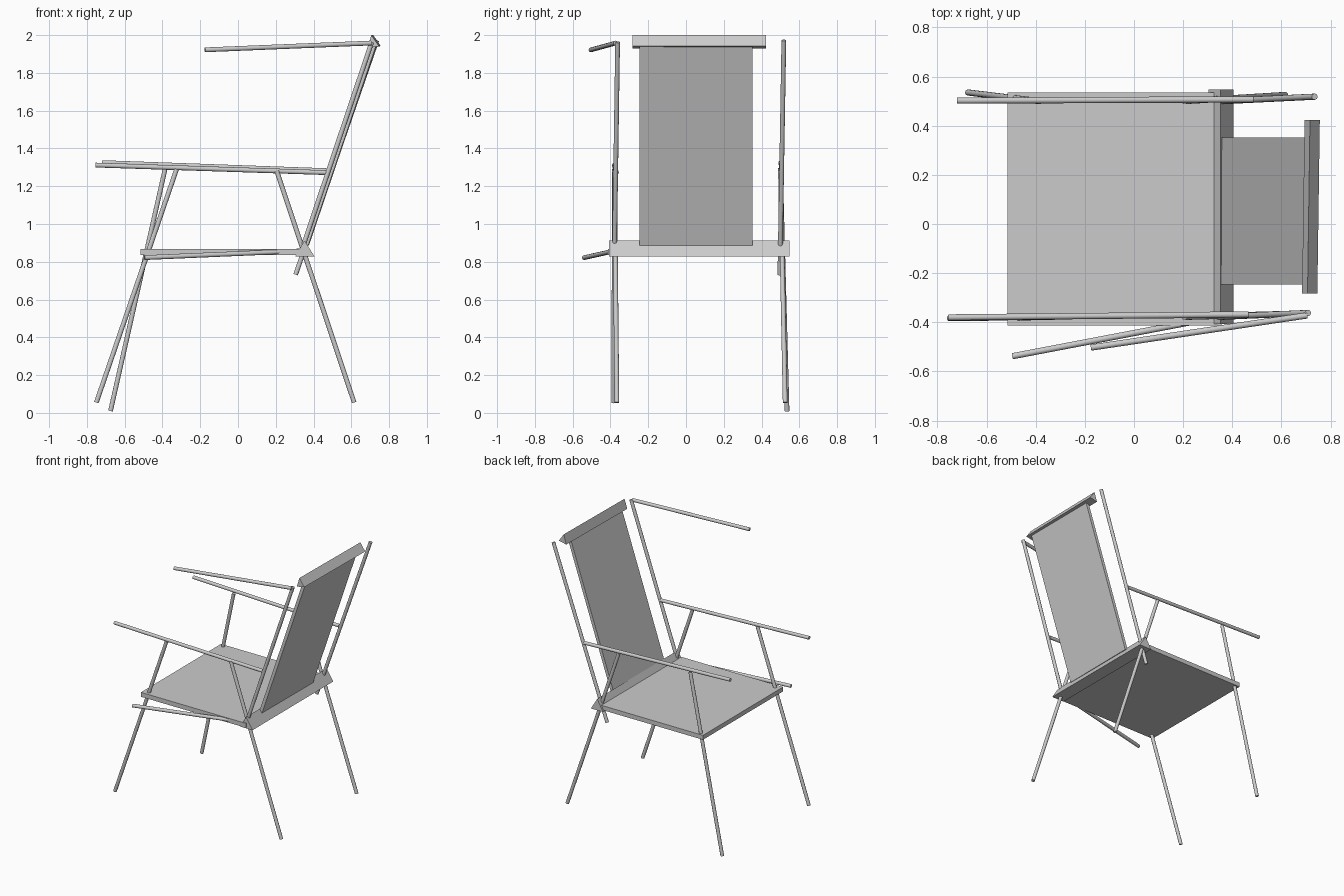
import bpy, bmesh
from mathutils import Vector

if "Cube" in bpy.data.objects:
    bpy.data.objects.remove(bpy.data.objects["Cube"])

def mesh_object(name, bm):
    bmesh.ops.recalc_face_normals(bm, faces=bm.faces)
    me = bpy.data.meshes.new(name)
    bm.to_mesh(me)
    bm.free()
    ob = bpy.data.objects.new(name, me)
    bpy.context.collection.objects.link(ob)
    return ob

def rod(name, a, b, r=0.0125, sides=16):
    """Straight round stick between two points."""
    a, b = Vector(a), Vector(b)
    bpy.ops.mesh.primitive_cylinder_add(vertices=sides, radius=r, depth=(b - a).length,
                                        location=(a + b) / 2)
    ob = bpy.context.object
    ob.name = name
    ob.rotation_euler = (b - a).to_track_quat('Z', 'Y').to_euler()
    bpy.ops.object.shade_smooth_by_angle()
    return ob

def prism(name, profile, y0, y1, skew=0.0):
    """Solid with an x-z profile, stretched along y; skew shifts the ends in x."""
    bm = bmesh.new()
    ends = [[bm.verts.new((x + dx, y, z)) for x, z in profile]
            for y, dx in ((y0, -skew), (y1, skew))]
    n = len(profile)
    for ring in ends:
        bm.faces.new(ring)
    for i in range(n):
        j = (i + 1) % n
        bm.faces.new((ends[0][i], ends[0][j], ends[1][j], ends[1][i]))
    return mesh_object(name, bm)

# seat slab and leaning back panel
prism("seat", [(-0.515, 0.835), (0.355, 0.835), (0.355, 0.868), (-0.515, 0.868)], -0.413, 0.535)
prism("back_panel", [(0.352, 0.895), (0.374, 0.887), (0.733, 1.945), (0.711, 1.953)], -0.247, 0.352, 0.002)

# three-sided cross bars
prism("seat_rear_bar", [(0.303, 0.828), (0.405, 0.828), (0.352, 0.913)], -0.407, 0.547)
prism("head_bar", [(0.689, 1.930), (0.751, 1.942), (0.711, 2.0)], -0.282, 0.424, 0.005)

# legs running from the floor up to the armrests
rod("front_leg_near", (-0.75, -0.383, 0.055), (-0.325, -0.378, 1.29))
rod("front_leg_far", (-0.675, 0.535, 0.01), (-0.385, 0.50, 1.295))
rod("rear_leg_near", (0.615, -0.366, 0.055), (0.205, -0.378, 1.28))
rod("rear_leg_far", (0.615, 0.525, 0.055), (0.205, 0.50, 1.28))

# armrests
rod("armrest_near", (-0.755, -0.380, 1.312), (0.465, -0.368, 1.272))
rod("armrest_far", (-0.72, 0.502, 1.325), (0.485, 0.507, 1.282))

# back posts
rod("back_post_near", (0.347, -0.378, 0.89), (0.708, -0.362, 1.963))
rod("back_post_far", (0.305, 0.497, 0.732), (0.735, 0.518, 1.972))

# loose side sticks
rod("upper_side_stick", (-0.175, -0.503, 1.922), (0.705, -0.372, 1.958))
rod("lower_side_stick", (-0.495, -0.538, 0.822), (0.345, -0.378, 0.858))
